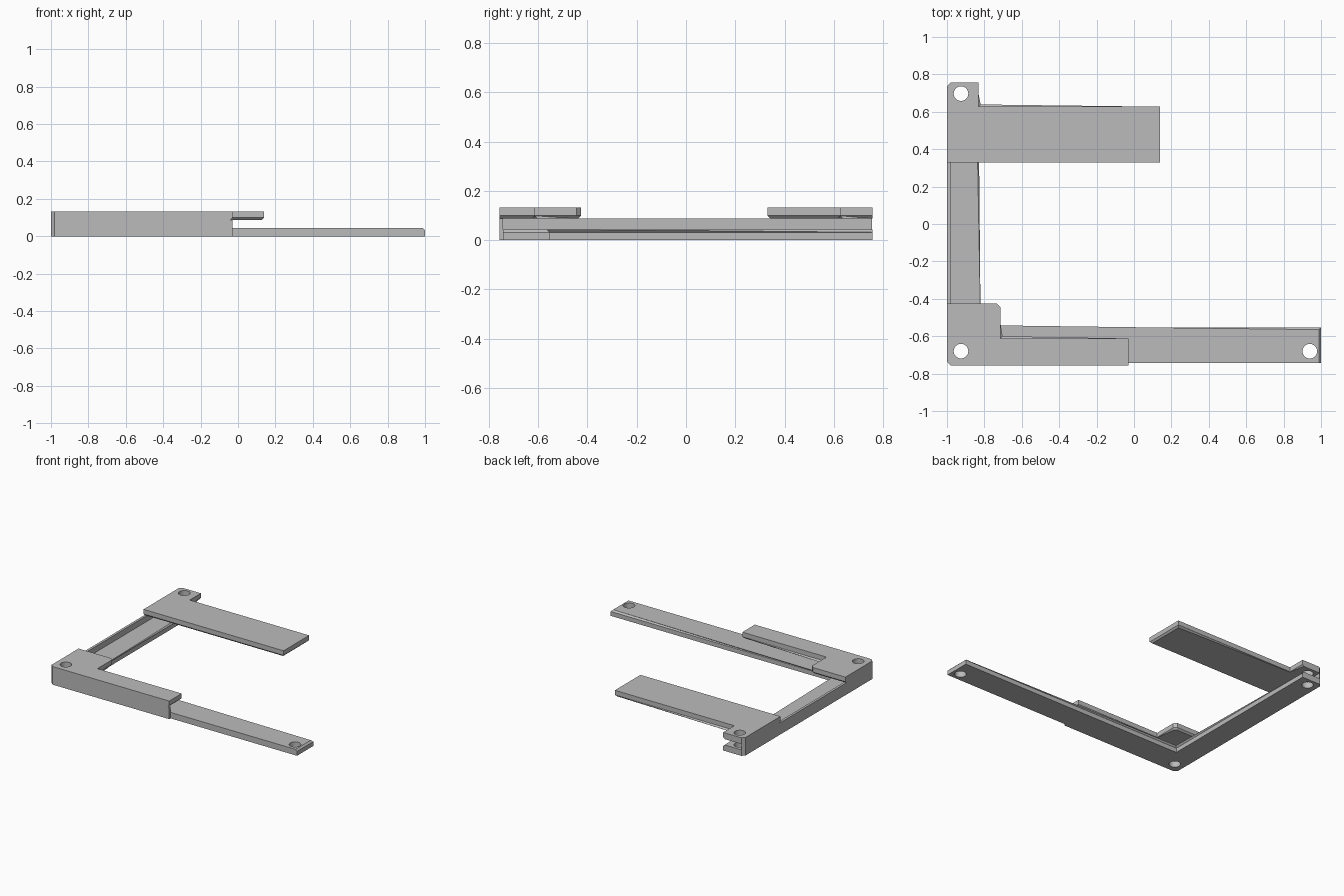
import bpy
import bmesh

default = bpy.data.objects.get("Cube")
if default:
    bpy.data.objects.remove(default, do_unlink=True)

BASE_TOP, COVER_LOW, TOP = 0.044, 0.087, 0.133
OUT, WALL, CORNER = 0.757, 0.742, 0.737   # outer face, inner wall face, cut corner
INNER_X, TAB_X, ARM_Y = -0.982, -0.832, -0.553

grey = bpy.data.materials.new("plain grey")
grey.use_nodes = True
grey.diffuse_color = (0.5, 0.5, 0.5, 1)
grey.node_tree.nodes["Principled BSDF"].inputs["Base Color"].default_value = (0.5, 0.5, 0.5, 1)


def add_object(name, bm):
    mesh = bpy.data.meshes.new(name)
    bm.to_mesh(mesh)
    bm.free()
    mesh.materials.append(grey)
    obj = bpy.data.objects.new(name, mesh)
    bpy.context.collection.objects.link(obj)
    return obj


def prism(name, outline, low, high, chamfered=(), at_top=True):
    """Extrude an outline and chamfer the numbered sides along one rim."""
    bm = bmesh.new()
    rings = [[bm.verts.new((x, y, z)) for x, y in outline] for z in (low, high)]
    n = len(outline)
    bm.faces.new(rings[0][::-1])
    bm.faces.new(rings[1])
    for i in range(n):
        j = (i + 1) % n
        bm.faces.new((rings[0][i], rings[0][j], rings[1][j], rings[1][i]))
    rim = rings[1] if at_top else rings[0]
    edges = [bm.edges.get((rim[i], rim[(i + 1) % n])) for i in chamfered]
    if edges:
        bmesh.ops.bevel(bm, geom=edges, offset=0.012, offset_type='OFFSET',
                        segments=1, profile=0.5, affect='EDGES')
    bmesh.ops.recalc_face_normals(bm, faces=bm.faces)
    return add_object(name, bm)


# L-shaped floor with a long front arm
base = prism("base_plate", [
    (INNER_X, -WALL), (1, -WALL), (1, ARM_Y), (TAB_X, ARM_Y),
    (TAB_X, OUT), (INNER_X, OUT)], 0, BASE_TOP, (1, 2, 3))

# Thin wall around the outer corner
wall = prism("outer_wall", [
    (-0.98, -OUT), (-0.03, -OUT), (-0.03, -WALL), (INNER_X, -WALL),
    (INNER_X, 0.755), (-1, CORNER), (-1, -CORNER)], 0, COVER_LOW)

# Cover over the front corner
front_cover = prism("front_corner_cover", [
    (-0.98, -OUT), (-0.03, -OUT), (-0.03, -0.612), (-0.715, -0.612),
    (-0.715, -0.445), (-0.735, -0.425), (-1, -0.425), (-1, -CORNER)],
    COVER_LOW, TOP, (1, 2, 3, 4, 5), at_top=False)

# Wide rear arm with its screw tab
rear_cover = prism("rear_arm_cover", [
    (-1, 0.33), (0.14, 0.33), (0.14, 0.627), (TAB_X, 0.627),
    (TAB_X, OUT), (-0.98, OUT), (-1, CORNER)],
    COVER_LOW, TOP, (0, 1, 2, 3), at_top=False)

# Screw holes through floor and covers
holes = {
    "rear_hole": ((-0.925, 0.697), (base, rear_cover)),
    "corner_hole": ((-0.925, -0.68), (base, front_cover)),
    "arm_hole": ((0.94, -0.68), (base,)),
}
for name, ((x, y), parts) in holes.items():
    bm = bmesh.new()
    bmesh.ops.create_cone(bm, cap_ends=True, segments=40,
                          radius1=0.039, radius2=0.039, depth=1)
    cutter = add_object(name, bm)
    cutter.location = (x, y, 0)
    cutter.hide_render = True
    bpy.context.view_layer.update()
    for part in parts:
        mod = part.modifiers.new(name, 'BOOLEAN')
        mod.operation = 'DIFFERENCE'
        mod.solver = 'EXACT'
        mod.object = cutter
        bpy.context.view_layer.objects.active = part
        bpy.ops.object.modifier_apply(modifier=mod.name)
    bpy.data.objects.remove(cutter, do_unlink=True)

# Smooth hole walls, crisp edges elsewhere
bpy.ops.object.select_all(action='DESELECT')
for part in (base, wall, front_cover, rear_cover):
    part.select_set(True)
bpy.context.view_layer.objects.active = base
bpy.ops.object.shade_smooth_by_angle()
